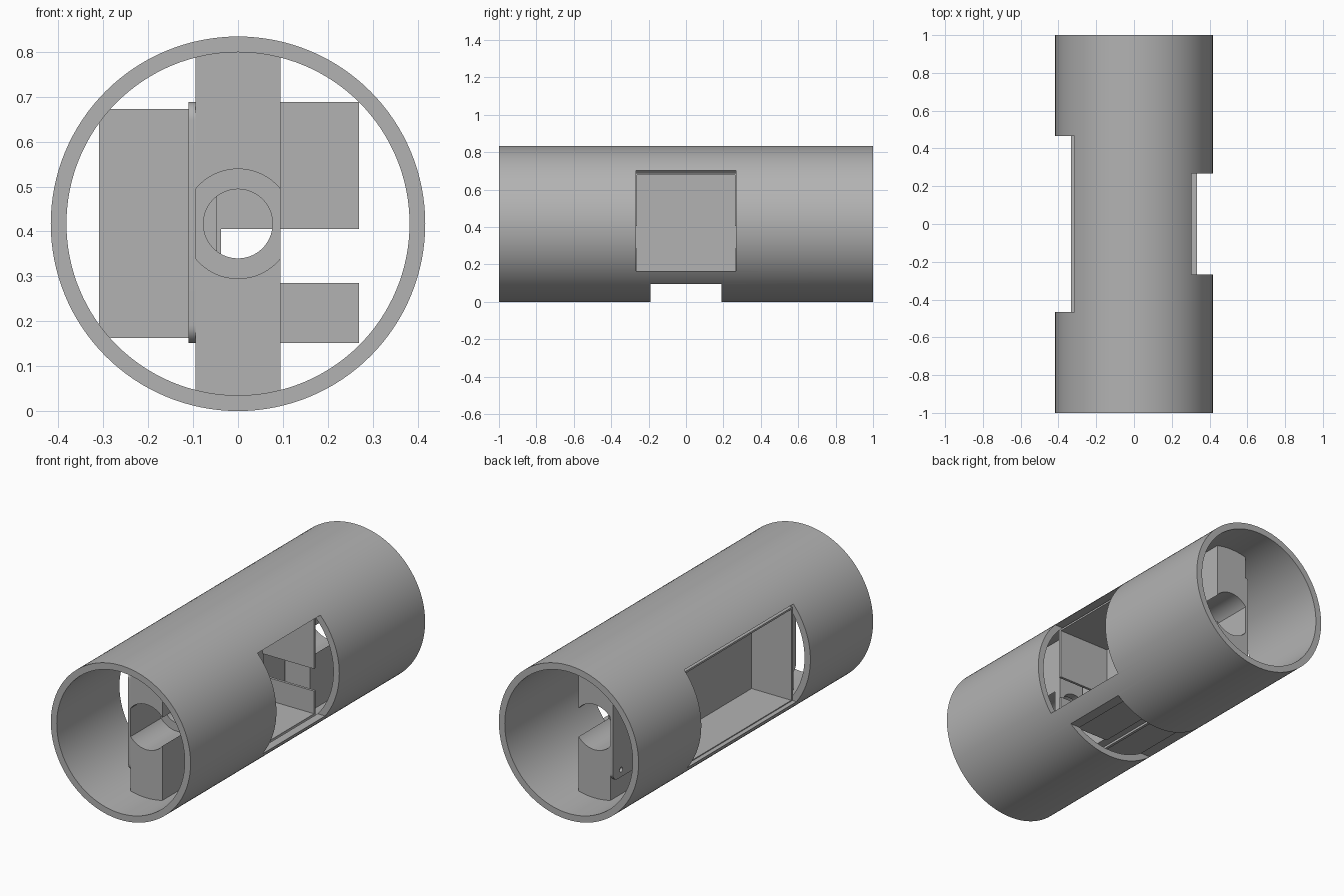
import bpy, bmesh, math
from mathutils import Matrix, Vector

if "Cube" in bpy.data.objects:
    bpy.data.objects.remove(bpy.data.objects["Cube"])

grey = bpy.data.materials.new("plain grey")
grey.use_nodes = True
grey.diffuse_color = (0.45, 0.45, 0.45, 1)
grey.node_tree.nodes["Principled BSDF"].inputs["Base Color"].default_value = grey.diffuse_color

R, R_IN = 0.417, 0.382    # tube radii; its axis runs along y at height R


def finish(name, bm):
    mesh = bpy.data.meshes.new(name)
    bm.to_mesh(mesh)
    bm.free()
    mesh.materials.append(grey)
    ob = bpy.data.objects.new(name, mesh)
    bpy.context.collection.objects.link(ob)
    return ob


def box(name, x, y, z):
    bm = bmesh.new()
    lo, hi = (Vector(v) for v in zip(x, y, z))
    bmesh.ops.create_cube(bm, size=1, matrix=Matrix.Translation((lo + hi) / 2) @ Matrix.Diagonal((*(hi - lo), 1)))
    return finish(name, bm)


def rod(name, radius, start, end, sides=96):
    bm = bmesh.new()
    a, b = Vector(start), Vector(end)
    turn = (b - a).to_track_quat('Z', 'Y').to_matrix().to_4x4()
    bmesh.ops.create_cone(bm, cap_ends=True, segments=sides, radius1=radius, radius2=radius,
                          depth=(b - a).length, matrix=Matrix.Translation((a + b) / 2) @ turn)
    return finish(name, bm)


def carve(ob, *cutters, operation='DIFFERENCE'):
    bpy.context.view_layer.objects.active = ob
    for c in cutters:
        m = ob.modifiers.new("carve", 'BOOLEAN')
        m.operation, m.solver, m.object = operation, 'EXACT', c
        bpy.ops.object.modifier_apply(modifier=m.name)
        bpy.data.objects.remove(c)


def smooth(ob):
    bpy.ops.object.select_all(action='DESELECT')
    ob.select_set(True)
    bpy.context.view_layer.objects.active = ob
    bpy.ops.object.shade_smooth_by_angle(angle=math.radians(30))


def bottom_cut():
    return box("cutter", (-1, 1), (-0.19, 0.19), (-0.1, 0.095))


# Outer tube with a window on each side and an opening underneath
tube = rod("outer_tube", R, (0, -1, R), (0, 1, R), 128)
carve(tube,
      rod("cutter", R_IN, (0, -1.1, R), (0, 1.1, R), 128),
      box("cutter", (0.1, 1), (-0.268, 0.268), (0.166, 0.702)),
      box("cutter", (-1, -0.1), (-0.465, 0.465), (0.168, 0.69)),
      bottom_cut())
smooth(tube)

# End blocks: stepped bore, trimmed to the inside of the tube
for s, label in ((-1, "front"), (1, "back")):
    block = box(label + "_block", (-0.095, 0.095), sorted((s * 0.48, s * 0.78)), (0, 2 * R))
    carve(block, rod("cutter", R_IN + 0.002, (0, -1, R), (0, 1, R), 128), operation='INTERSECT')
    carve(block,
          rod("cutter", 0.122, (0, s * 0.52, R), (0, s * 0.9, R)),
          rod("cutter", 0.077, (0, s * 0.4, R), (0, s * 0.9, R)))
    smooth(block)

# Long side plate with rounded corners and small screw holes
plate = box("side_plate", (-0.11, -0.095), (-0.78, 0.78), (0.151, 0.688))
bm = bmesh.new()
bm.from_mesh(plate.data)
corners = [e for e in bm.edges if abs(e.verts[0].co.x - e.verts[1].co.x) > 0.01]
bmesh.ops.bevel(bm, geom=corners, offset=0.04, segments=8, profile=0.5, affect='EDGES')
bm.to_mesh(plate.data)
bm.free()
carve(plate, box("cutter", (-0.2, 0), (-0.465, 0.465), (0.165, 0.671)),
      *[rod("cutter", 0.013, (-0.2, y, 0.19), (0, y, 0.19), 24) for y in (-0.71, 0.71)])
smooth(plate)

# Long tray, open to the model's right
long_tray = box("long_tray", (-0.31, -0.047), (-0.468, 0.468), (0.163, 0.673))
carve(long_tray, box("cutter", (-0.5, -0.073), (-0.455, 0.455), (0.173, 0.663)))

# Short tray, open to the model's left, with a slot through both end walls
short_tray = box("short_tray", (-0.048, 0.27), (-0.277, 0.277), (0.151, 0.688))
carve(short_tray,
      box("cutter", (-0.038, 0.5), (-0.263, 0.263), (0.163, 0.678)),
      box("cutter", (-0.038, 0.5), (-0.4, 0.4), (0.285, 0.405)))
